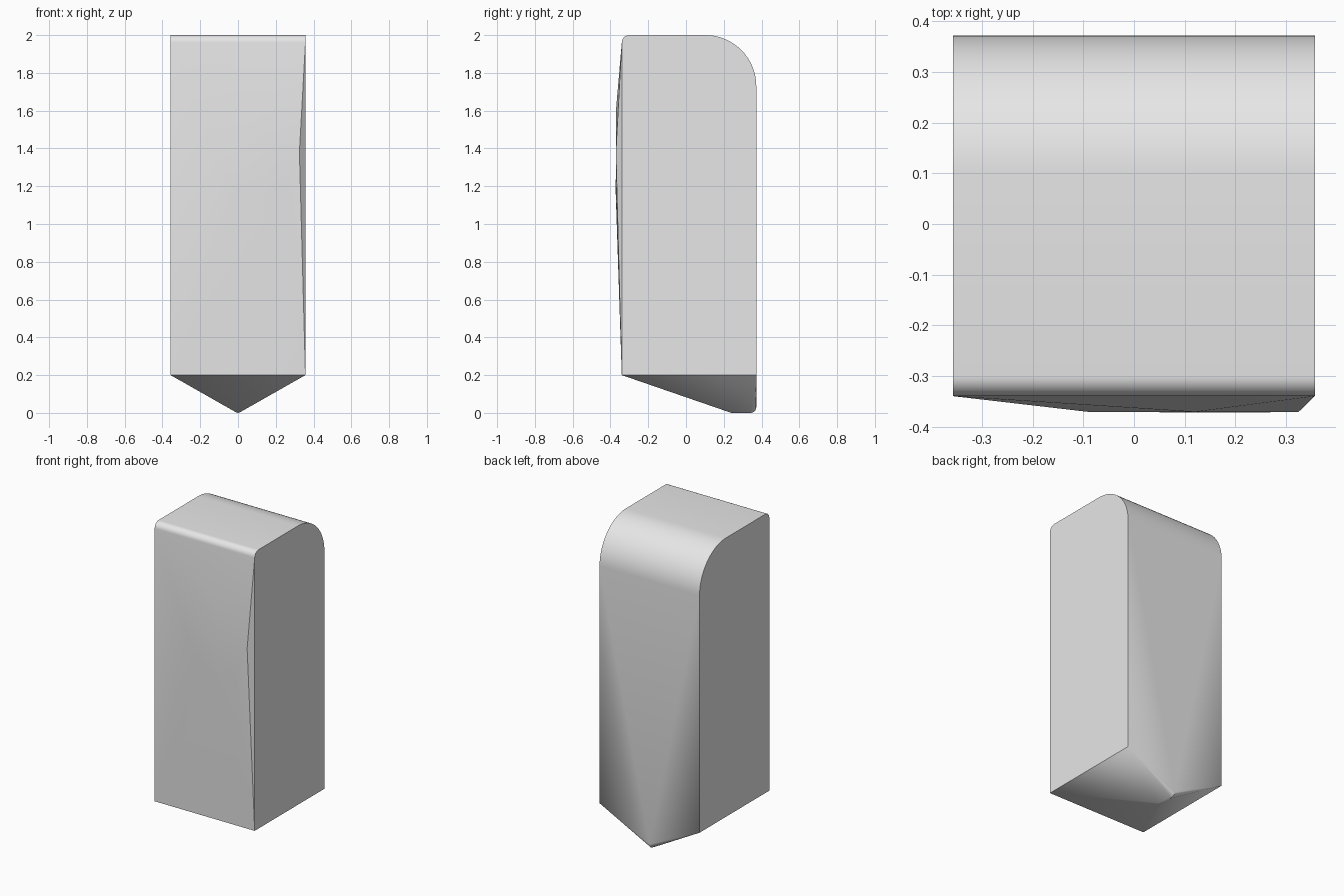
import bpy, bmesh
from math import sin, cos, radians

cube = bpy.data.objects.get("Cube")
if cube:
    bpy.data.objects.remove(cube, do_unlink=True)

HALF_W, FRONT, BACK, SHOULDER, TOP = 0.357, -0.34, 0.372, 0.2, 2.0

grey = bpy.data.materials.new("plain grey")
grey.use_nodes = True
grey.diffuse_color = (0.8, 0.8, 0.8, 1)
grey.node_tree.nodes["Principled BSDF"].inputs["Base Color"].default_value = grey.diffuse_color


def arc(cy, cz, r, start, end, steps):
    """Points of a rounded corner in the side profile."""
    angles = [radians(start + (end - start) * i / steps) for i in range(steps + 1)]
    return [(cy + r * cos(a), cz + r * sin(a)) for a in angles]


# Side profile: square shoulders, wide round at the back, small round at the front
profile = [(FRONT, SHOULDER), (BACK, SHOULDER)]
profile += arc(BACK - 0.27, TOP - 0.27, 0.27, 0, 90, 20)
profile += arc(FRONT + 0.04, TOP - 0.04, 0.04, 90, 180, 8)
points = [(x, y, z) for y, z in profile for x in (-HALF_W, HALF_W)]

# Softened keel under the block, meeting the back face
keel = [(0.24, 0.0)] + arc(BACK - 0.03, 0.03, 0.03, -90, 0, 5)
points += [(0, y, z) for y, z in keel]
points += [(s * 0.012, y, 0.004) for y in (0.235, BACK - 0.03) for s in (-1, 1)]

# Shallow off-centre bulge on the front
points += [(-0.09, -0.371, 1.32), (0.0, -0.371, 1.2), (0.1, -0.372, 1.16),
           (0.25, -0.372, 1.2), (0.325, -0.371, 1.38), (0.12, -0.371, 1.6)]

bm = bmesh.new()
for p in points:
    bm.verts.new(p)
hull = bmesh.ops.convex_hull(bm, input=bm.verts)
spare = {g for g in hull["geom_interior"] + hull["geom_unused"]
         if isinstance(g, bmesh.types.BMVert)}
bmesh.ops.delete(bm, geom=list(spare), context='VERTS')
bmesh.ops.dissolve_limit(bm, angle_limit=radians(0.3), verts=bm.verts, edges=bm.edges)
bmesh.ops.recalc_face_normals(bm, faces=bm.faces)

mesh = bpy.data.meshes.new("block_body")
bm.to_mesh(mesh)
bm.free()
mesh.materials.append(grey)
body = bpy.data.objects.new("block_body", mesh)
bpy.context.collection.objects.link(body)

# Smooth the rounds, keep the corners sharp
bpy.ops.object.select_all(action='DESELECT')
body.select_set(True)
bpy.context.view_layer.objects.active = body
bpy.ops.object.shade_smooth_by_angle(angle=radians(25))
